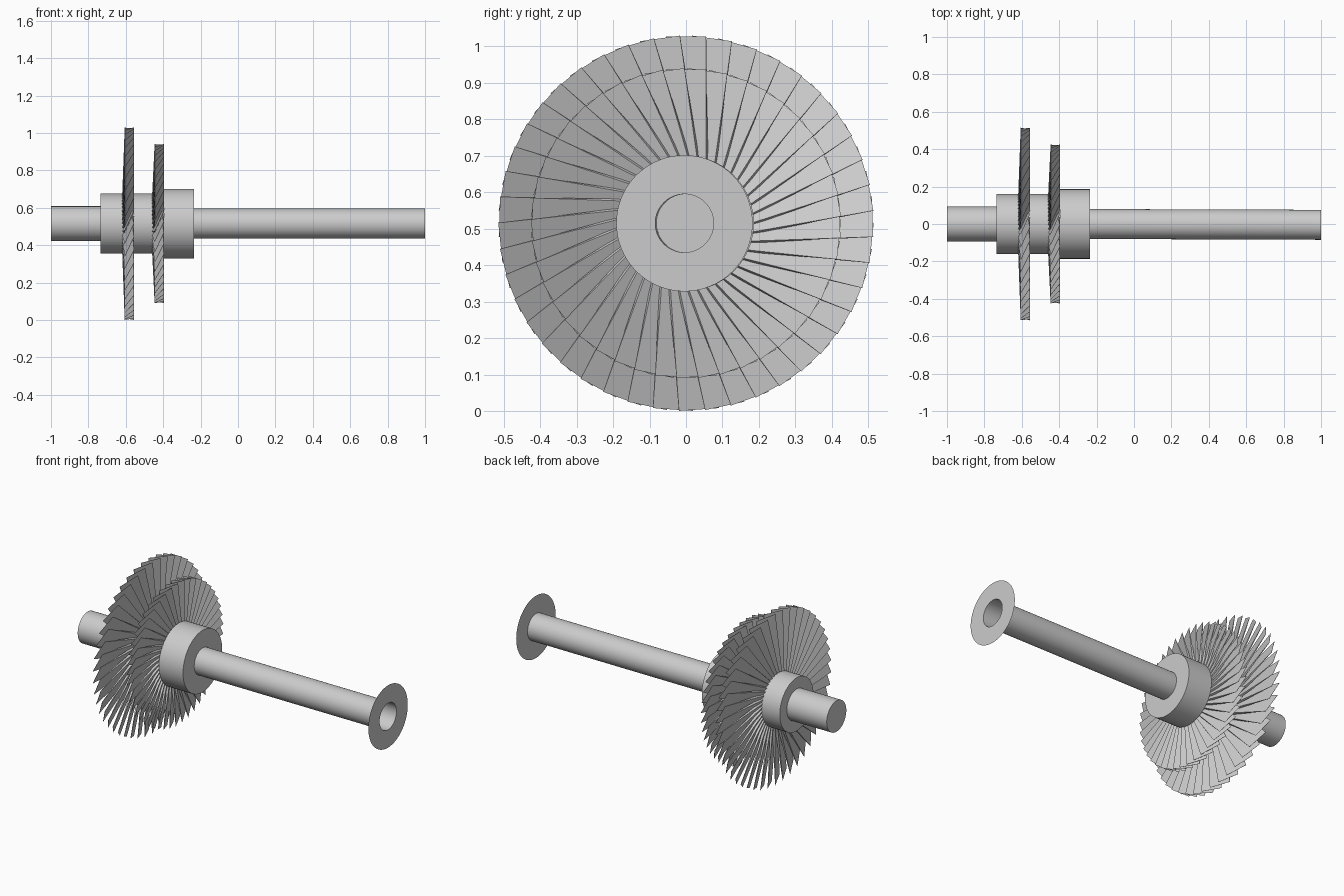
import bpy, bmesh, math
from mathutils import Matrix, Vector

if "Cube" in bpy.data.objects:
    bpy.data.objects.remove(bpy.data.objects["Cube"], do_unlink=True)

AXIS_Z = 0.515
SEGMENTS = 64
BLADES = 45

steel = bpy.data.materials.new("light_grey_steel")
steel.use_nodes = True
grey = (0.6, 0.6, 0.6, 1.0)
steel.diffuse_color = grey
steel.node_tree.nodes["Principled BSDF"].inputs["Base Color"].default_value = grey


def finish(name, bm, smooth):
    bm.normal_update()
    mesh = bpy.data.meshes.new(name)
    bm.to_mesh(mesh)
    bm.free()
    mesh.materials.append(steel)
    obj = bpy.data.objects.new(name, mesh)
    obj.location.z = AXIS_Z
    bpy.context.collection.objects.link(obj)
    if smooth:
        bpy.ops.object.select_all(action='DESELECT')
        obj.select_set(True)
        bpy.context.view_layer.objects.active = obj
        bpy.ops.object.shade_smooth_by_angle(angle=math.radians(35))
    return obj


def lathe(name, profile, lean=0.0):
    """Spin (x, radius) points about the x axis; lean drifts the far end in y."""
    bm = bmesh.new()
    verts = [bm.verts.new((x, 0, r)) for x, r in profile]
    edges = [bm.edges.new(pair) for pair in zip(verts, verts[1:])]
    bmesh.ops.spin(bm, geom=verts + edges, cent=(0, 0, 0), axis=(1, 0, 0),
                   angle=math.tau, steps=SEGMENTS, use_merge=True)
    bmesh.ops.remove_doubles(bm, verts=bm.verts, dist=1e-5)
    bmesh.ops.recalc_face_normals(bm, faces=bm.faces)
    for v in bm.verts:
        v.co.y += lean * max(0.0, v.co.x + 0.235)
    return finish(name, bm, True)


def drum(name, x0, x1, radius):
    return lathe(name, [(x0, 0), (x0, radius), (x1, radius), (x1, 0)])


def blade_wheel(name, x, tip, half_depth=0.025, half_sweep=0.055, root=0.14):
    """Ring of flat pitched blades, thick at the root and thin at the tip."""
    chord = Vector((half_depth, half_sweep, 0))
    normal = Vector((half_sweep, -half_depth, 0)).normalized()
    bm = bmesh.new()
    for i in range(BLADES):
        turn = Matrix.Rotation(math.tau * i / BLADES, 4, 'X')
        rings = []
        for radius, thick in ((root, 0.016), (tip, 0.001)):
            centre = Vector((x, 0, radius))
            corners = [centre - chord, centre + chord,
                       centre + chord - normal * thick,
                       centre - chord - normal * thick]
            rings.append([bm.verts.new(turn @ c) for c in corners])
        low, high = rings
        bm.faces.new(low)
        bm.faces.new(high[::-1])
        for a in range(4):
            b = (a + 1) % 4
            bm.faces.new((low[a], high[a], high[b], low[b]))
    bmesh.ops.recalc_face_normals(bm, faces=bm.faces)
    return finish(name, bm, False)


# Stepped hub
drum("rear_stub_shaft", -1.0, -0.73, 0.093)
drum("hub", -0.735, -0.38, 0.16)
drum("front_collar", -0.395, -0.235, 0.186)

# Long open tube with a thin end flange
lathe("drive_tube", [(-0.24, 0.08), (1.0, 0.08)], lean=-0.0035)
lathe("end_flange", [(1.0, 0.08), (1.0, 0.187)], lean=-0.0035)

# Blade wheels
blade_wheel("large_blade_wheel", -0.58, 0.512)
blade_wheel("small_blade_wheel", -0.42, 0.422)
